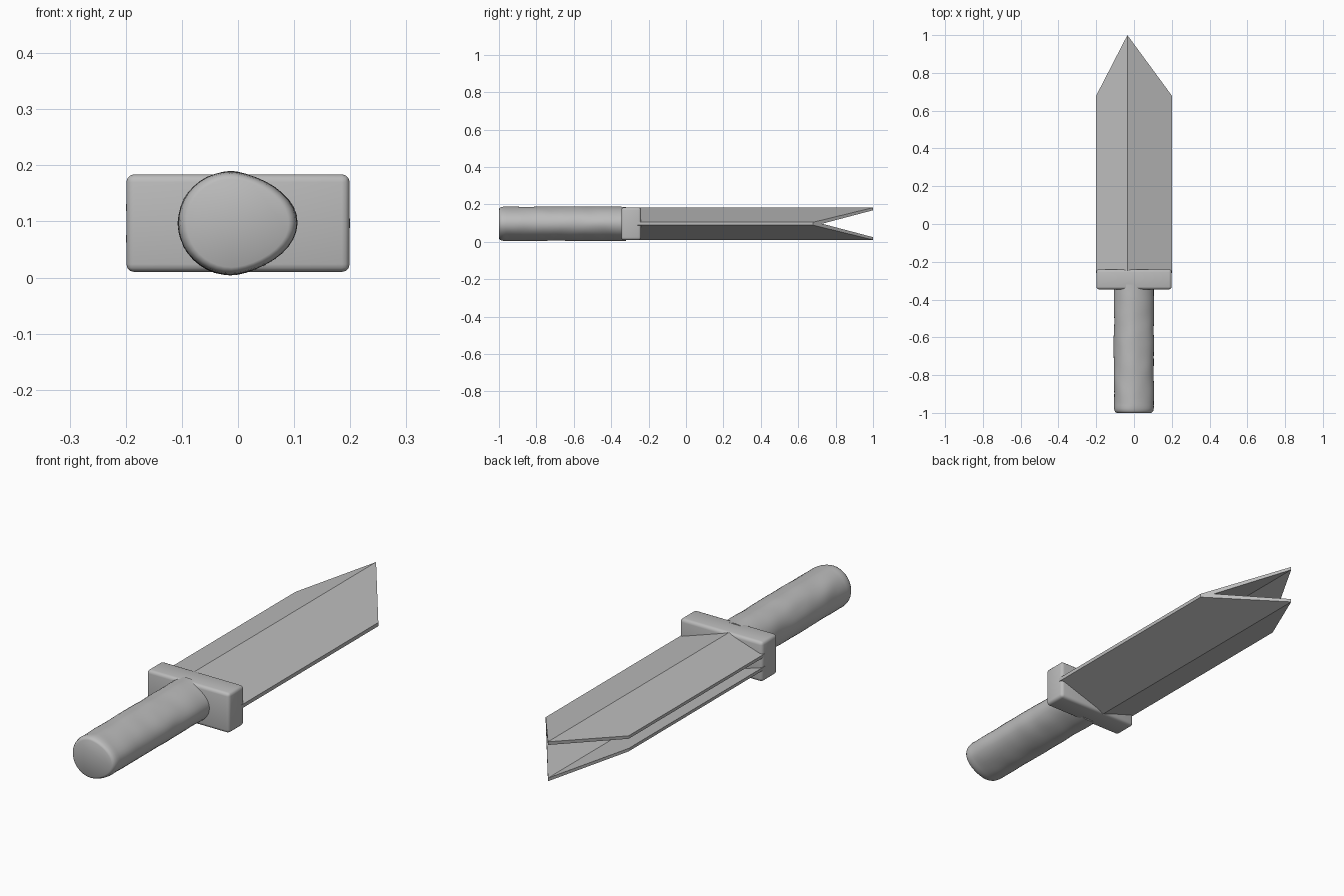
import bpy, bmesh, math
from mathutils import Vector, noise

cube = bpy.data.objects.get("Cube")
if cube:
    bpy.data.objects.remove(cube, do_unlink=True)

grey = bpy.data.materials.new("plain grey")
grey.use_nodes = True
colour = (0.5, 0.5, 0.5, 1)
grey.diffuse_color = colour
bsdf = next(n for n in grey.node_tree.nodes if n.type == 'BSDF_PRINCIPLED')
bsdf.inputs["Base Color"].default_value = colour
bsdf.inputs["Roughness"].default_value = 0.7

MID = 0.097      # height of the long axis
RIDGE = -0.035   # the blade ridge sits slightly off centre


def finish(name, bm, angle):
    bmesh.ops.recalc_face_normals(bm, faces=bm.faces)
    mesh = bpy.data.meshes.new(name)
    bm.to_mesh(mesh)
    bm.free()
    obj = bpy.data.objects.new(name, mesh)
    bpy.context.collection.objects.link(obj)
    mesh.materials.append(grey)
    bpy.ops.object.select_all(action='DESELECT')
    obj.select_set(True)
    bpy.context.view_layer.objects.active = obj
    bpy.ops.object.shade_smooth_by_angle(angle=math.radians(angle))
    return obj


# Blade: hollow section, open along -x, with a pointed outline at the far end
def blade_end(x):
    t = (x - RIDGE) / (0.2 - RIDGE) if x > RIDGE else (RIDGE - x) / (0.2 + RIDGE)
    return 1 - 0.32 * t


upper = [(-0.2, 0.034), (RIDGE, 0.086), (0.2, 0.008)]
inner = [(-0.2, -0.021), (RIDGE, -0.072), (0.165, 0), (RIDGE, 0.072), (-0.2, 0.021)]
section = upper + [(x, -z) for x, z in reversed(upper)] + inner
bm = bmesh.new()
back = [bm.verts.new((x, -0.26, MID + z)) for x, z in section]
front = [bm.verts.new((x, blade_end(x), MID + z)) for x, z in section]
n = len(section)
for i in range(n):
    j = (i + 1) % n
    bm.faces.new((back[i], back[j], front[j], front[i]))
for ring in (back, front):
    for cap in ((1, 2, 3, 4, 7, 8, 9), (0, 1, 9, 10), (4, 5, 6, 7)):
        bm.faces.new([ring[k] for k in cap])
finish("blade", bm, 10)

# Guard: rounded block
bm = bmesh.new()
bmesh.ops.create_cube(bm, size=1)
for v in bm.verts:
    v.co = Vector((v.co.x * 0.398, v.co.y * 0.106 - 0.293, v.co.z * 0.174 + MID))
bmesh.ops.bevel(bm, geom=bm.edges[:], offset=0.014, segments=3, profile=0.5, affect='EDGES')
finish("guard", bm, 40)

# Handle: uneven round grip, slightly pointed towards +x, with a rounded end
SIDES, STEPS = 40, 48
stations = [(-1.0, 0.86), (-0.996, 0.93), (-0.988, 0.975), (-0.975, 1.0)]
stations += [(-0.96 + 0.64 * k / STEPS, 1.0) for k in range(STEPS + 1)]
bm = bmesh.new()
rings = []
for y, scale in stations:
    ring = []
    for k in range(SIDES):
        a = 2 * math.pi * k / SIDES
        c, s = math.cos(a), math.sin(a)
        x = 0.118 * c ** 1.25 - 0.013 if c > 0 else 0.093 * c - 0.013
        z = 0.0915 * s
        bump = 0.028 * noise.noise(Vector((c * 1.6, y * 11, s * 1.6))) if y > -0.97 else 0
        f = scale * (1 + bump)
        ring.append(bm.verts.new((x * f, y, MID + z * f)))
    rings.append(ring)
for r0, r1 in zip(rings, rings[1:]):
    for k in range(SIDES):
        j = (k + 1) % SIDES
        bm.faces.new((r0[k], r0[j], r1[j], r1[k]))
bm.faces.new(rings[0])
bm.faces.new(rings[-1])
finish("handle", bm, 50)
